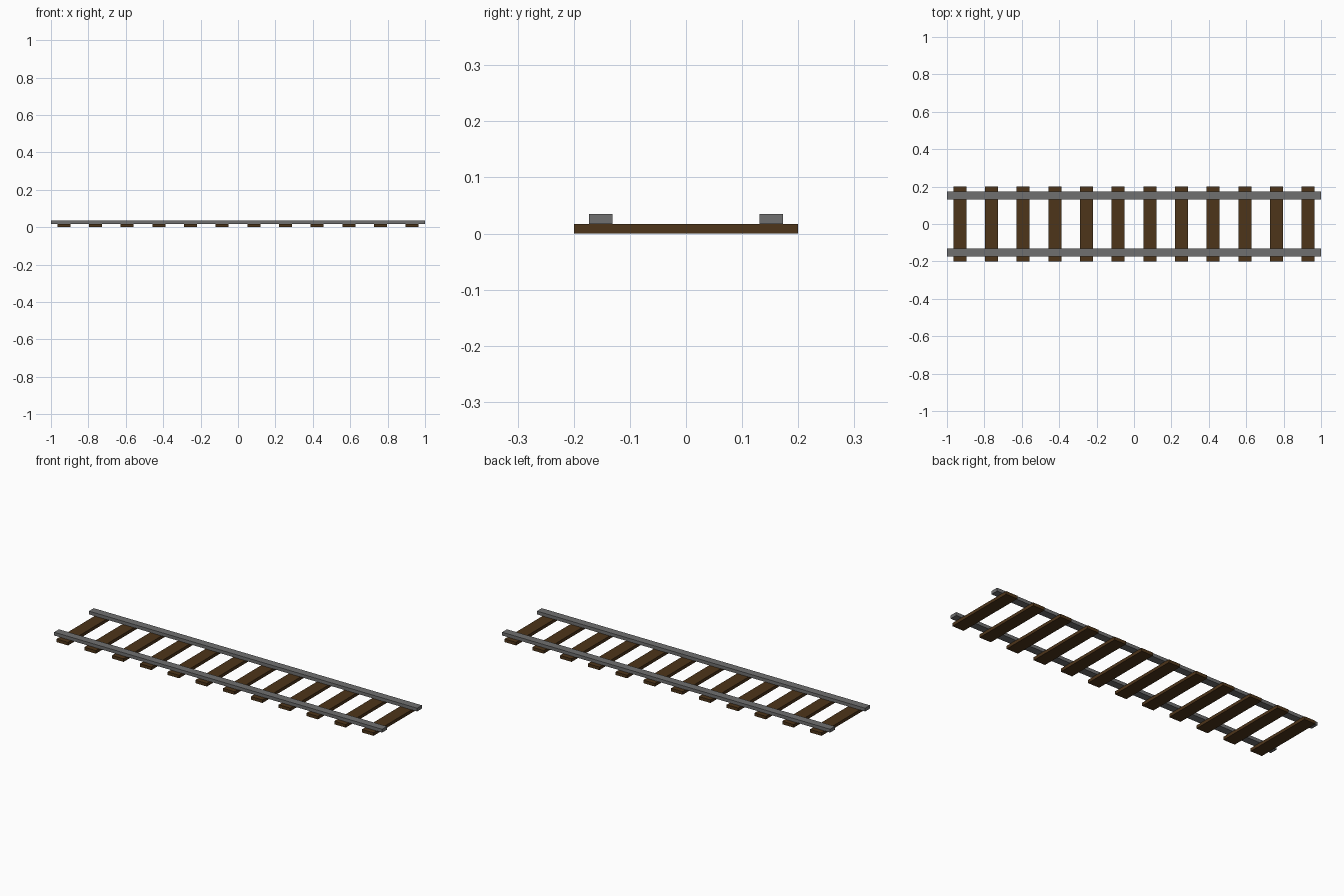
import bpy

if "Cube" in bpy.data.objects:
    bpy.data.objects.remove(bpy.data.objects["Cube"])


def material(name, color):
    mat = bpy.data.materials.new(name)
    mat.diffuse_color = color
    mat.use_nodes = True
    mat.node_tree.nodes["Principled BSDF"].inputs["Base Color"].default_value = mat.diffuse_color
    return mat


def box(name, center, size, mat):
    bpy.ops.mesh.primitive_cube_add(size=1, location=center)
    obj = bpy.context.object
    obj.name = name
    obj.scale = size
    bpy.ops.object.transform_apply(location=False, rotation=False, scale=True)
    obj.data.materials.append(mat)
    return obj


wood = material("dark_wood", (0.075, 0.035, 0.01, 1))
steel = material("steel", (0.16, 0.16, 0.16, 1))

TIE_COUNT = 12
TIE_END = 0.931
TIE_HEIGHT = 0.017
RAIL_HEIGHT = 0.018

# Wooden cross ties, evenly spaced along the track
for i in range(TIE_COUNT):
    x = -TIE_END + 2 * TIE_END * i / (TIE_COUNT - 1)
    box(f"tie_{i + 1}", (x, 0, TIE_HEIGHT / 2), (0.07, 0.4, TIE_HEIGHT), wood)

# Two steel rails resting on the ties
for name, side in (("front_rail", -1), ("back_rail", 1)):
    box(name, (0, side * 0.152, TIE_HEIGHT + RAIL_HEIGHT / 2),
        (2.0, 0.042, RAIL_HEIGHT), steel)
